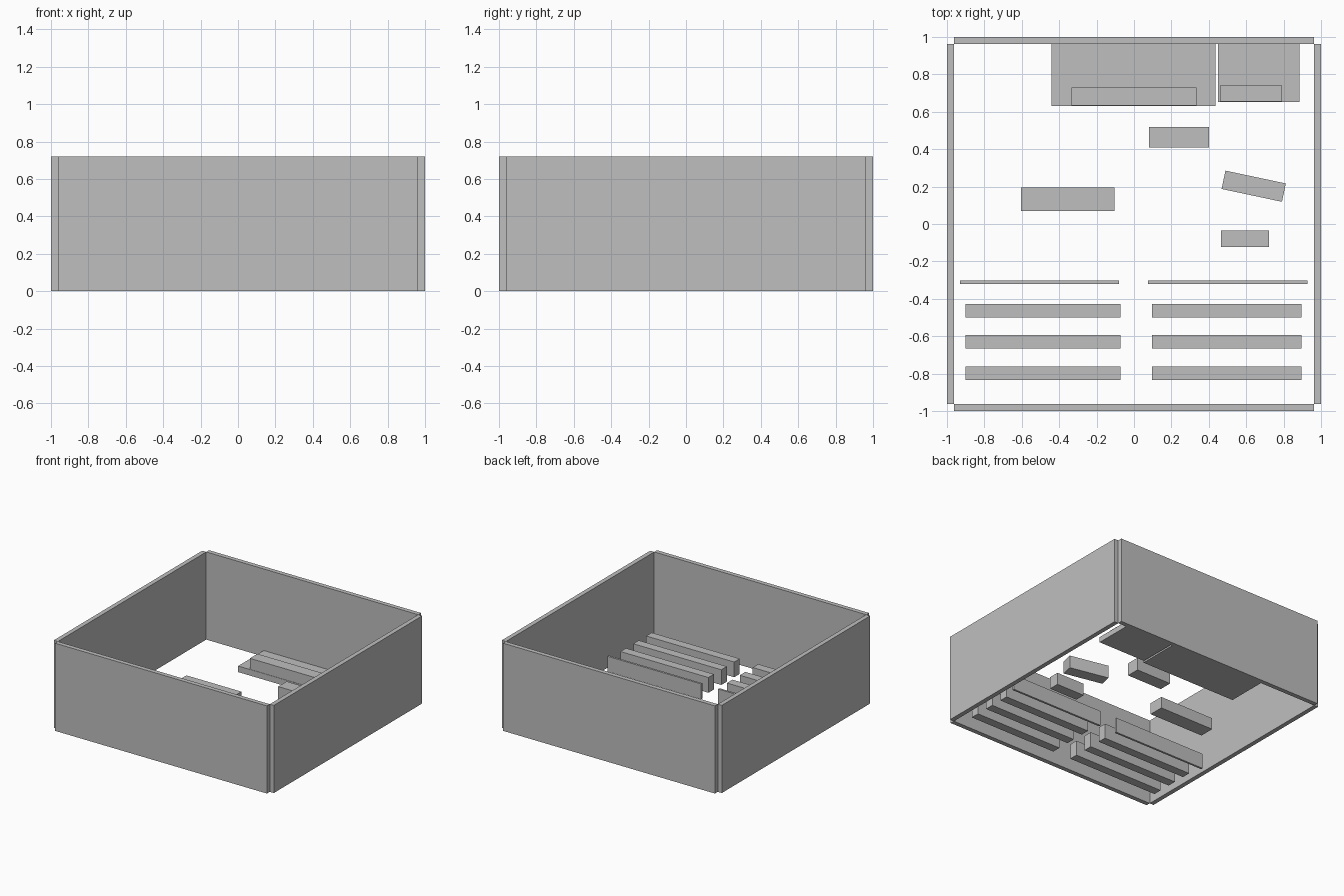
import bpy
from math import radians

default = bpy.data.objects.get("Cube")
if default:
    bpy.data.objects.remove(default, do_unlink=True)

# One plain grey for the whole room
grey = bpy.data.materials.new("plain grey")
grey.use_nodes = True
colour = (0.52, 0.52, 0.52, 1)
grey.diffuse_color = colour
grey.node_tree.nodes["Principled BSDF"].inputs["Base Color"].default_value = colour


def box(name, x, y, z, turn=0):
    """Box between the (low, high) limits on each axis, turned about its centre."""
    spans = (x, y, z)
    bpy.ops.mesh.primitive_cube_add(size=1, location=[sum(s) / 2 for s in spans])
    ob = bpy.context.object
    ob.name = name
    ob.scale = [s[1] - s[0] for s in spans]
    ob.rotation_euler.z = radians(turn)
    ob.data.materials.append(grey)
    return ob


# Four walls, meeting only at their inner corners
INNER, WALL_H = 0.963, 0.72
span = (-INNER, INNER)
box("front_wall", span, (-1, -INNER), (0, WALL_H))
box("back_wall", span, (INNER, 1), (0, WALL_H))
box("right_wall", (-1, -INNER), span, (0, WALL_H))
box("left_wall", (INNER, 1), span, (0, WALL_H))

# Main bench: low platform with a desk along its front edge
box("bench_platform", (-0.44, 0.435), (0.63, INNER), (0, 0.05))
box("bench_desk", (-0.335, 0.335), (0.633, 0.73), (0.05, 0.14))

# Smaller stand beside it
box("stand_platform", (0.45, 0.885), (0.653, INNER), (0, 0.045))
box("stand_desk", (0.46, 0.792), (0.656, 0.74), (0.045, 0.13))

# Tables on the open floor
box("clerk_table", (0.08, 0.4), (0.408, 0.518), (0, 0.105))
box("right_table", (-0.605, -0.105), (0.07, 0.195), (0, 0.095))
box("angled_table", (0.475, 0.805), (0.152, 0.252), (0, 0.105), turn=-12)
box("small_table", (0.465, 0.722), (-0.122, -0.036), (0, 0.1))

# Railings and three rows of pews on each side of the aisle
for side, rail, pew in (("right", (-0.93, -0.08), (-0.9, -0.073)),
                        ("left", (0.075, 0.927), (0.095, 0.895))):
    box(side + "_railing", rail, (-0.32, -0.303), (0, 0.125))
    for row in range(3):
        y = -0.463 - row * 0.167
        box(f"{side}_pew_{row + 1}", pew, (y - 0.036, y + 0.036), (0, 0.125))
